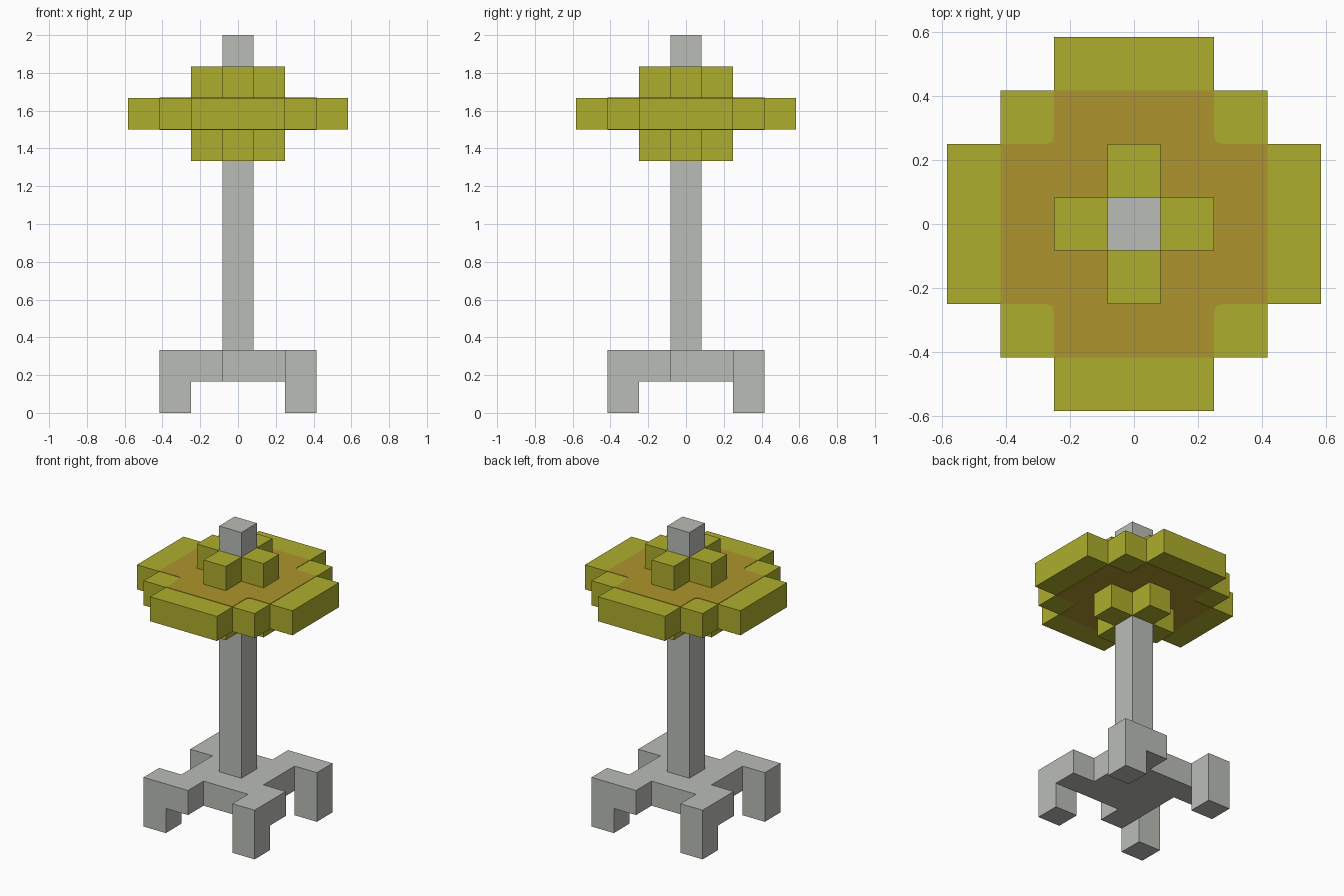
import bpy, bmesh

U = 1 / 6  # size of one block

cube = bpy.data.objects.get("Cube")
if cube:
    bpy.data.objects.remove(cube, do_unlink=True)


def linear(c):
    c /= 255
    return c / 12.92 if c <= 0.04045 else ((c + 0.055) / 1.055) ** 2.4


def material(name, rgb):
    mat = bpy.data.materials.new(name)
    colour = [linear(c) for c in rgb] + [1]
    mat.use_nodes = True
    mat.diffuse_color = colour
    mat.node_tree.nodes["Principled BSDF"].inputs["Base Color"].default_value = colour
    return mat


grey = material("grey metal", (186, 189, 182))
yellow = material("olive yellow", (174, 174, 45))
amber = material("amber", (174, 149, 45))


def four_fold(quarter):
    """Repeat a quarter outline by quarter turns around the centre."""
    points = []
    for _ in range(4):
        points += quarter
        quarter = [(-y, x) for x, y in quarter]
    return points


def prism(name, outline, z0, z1, mat):
    """Extrude an outline, given in blocks, from z0 up to z1."""
    bm = bmesh.new()
    face = bm.faces.new([bm.verts.new((x * U, y * U, z0 * U)) for x, y in outline])
    extruded = bmesh.ops.extrude_face_region(bm, geom=[face], use_keep_orig=True)
    for v in extruded["geom"]:
        if isinstance(v, bmesh.types.BMVert):
            v.co.z = z1 * U
    bmesh.ops.recalc_face_normals(bm, faces=bm.faces)
    mesh = bpy.data.meshes.new(name)
    bm.to_mesh(mesh)
    bm.free()
    mesh.materials.append(mat)
    obj = bpy.data.objects.new(name, mesh)
    bpy.context.collection.objects.link(obj)
    return obj


square = four_fold([(-0.5, -0.5)])
pinwheel = four_fold([(-1.5, -1.5), (-2.5, -1.5), (-2.5, -2.5), (-0.5, -2.5), (-0.5, -1.5)])
disc = four_fold([(-3.5, -1.5), (-2.5, -1.5), (-2.5, -2.5), (-1.5, -2.5), (-1.5, -3.5)])
cross = four_fold([(-1.5, -0.5), (-0.5, -0.5), (-0.5, -1.5)])
patch = four_fold([(-2.5, -1.5), (-1.65, -1.5), (-1.54, -1.54), (-1.5, -1.65), (-1.5, -2.5)])

# Base with four corner legs
prism("base_plate", pinwheel, 1, 2, grey)
for side, sx in (("left", 2), ("right", -2)):
    for end, sy in (("front", -2), ("back", 2)):
        prism(f"{end}_{side}_leg", [(x + sx, y + sy) for x, y in square], 0, 1, grey)

# Pole through the whole head
prism("pole", square, 2, 12, grey)

# Head: wide disc with a cross above and below
prism("head_disc", disc, 9, 10, yellow)
prism("upper_cross", cross, 10, 11, yellow)
prism("lower_cross", cross, 8, 9, yellow)

# Thin amber patches on both faces of the disc
prism("upper_patch", patch, 10, 10.015, amber)
prism("lower_patch", patch, 8.985, 9, amber)
